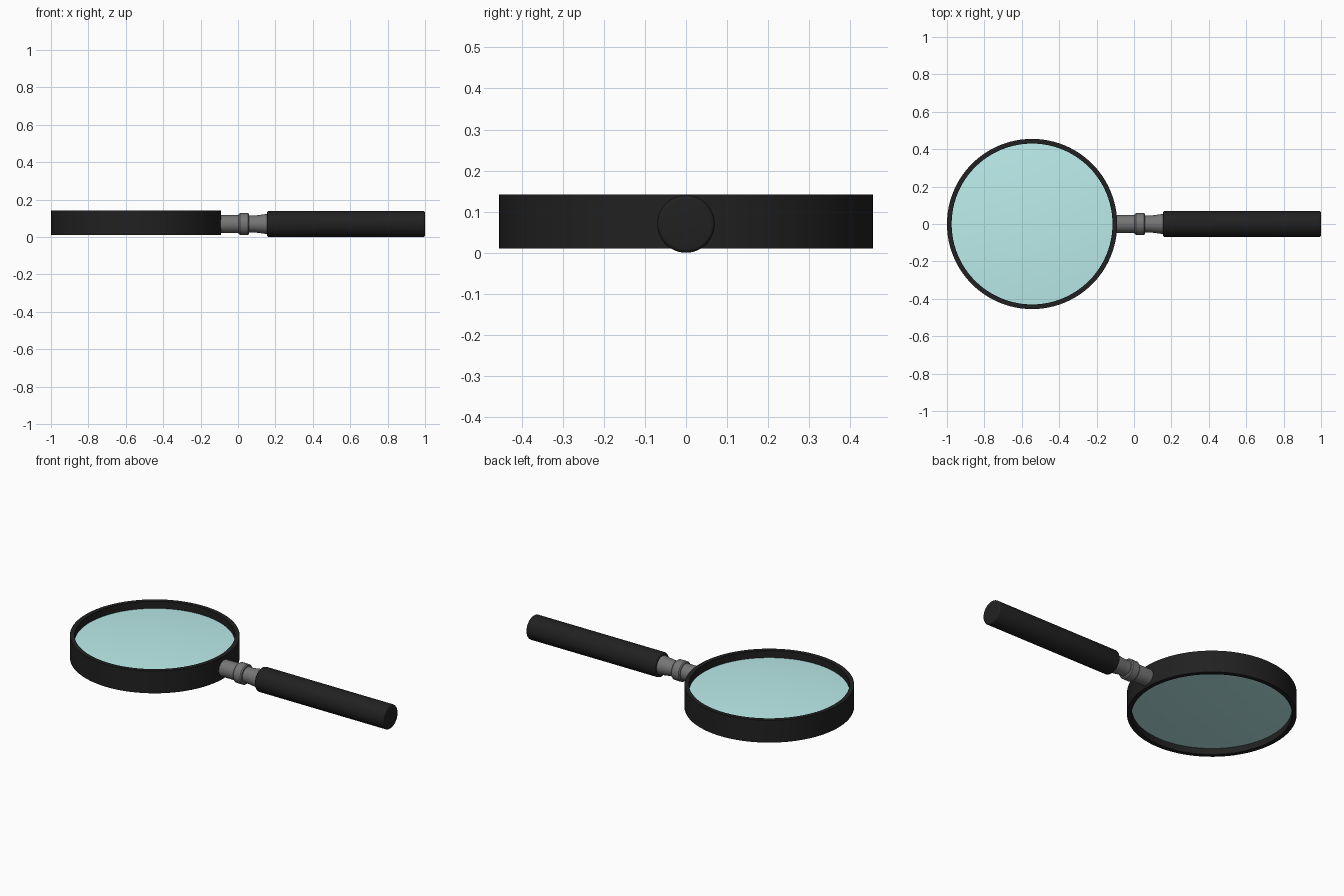
import bpy, bmesh, math
from mathutils import Matrix

if "Cube" in bpy.data.objects:
    bpy.data.objects.remove(bpy.data.objects["Cube"])

RING_X = -0.545
AXIS_Z = 0.07


def material(name, color):
    m = bpy.data.materials.new(name)
    m.diffuse_color = color
    m.use_nodes = True
    m.node_tree.nodes["Principled BSDF"].inputs["Base Color"].default_value = m.diffuse_color
    return m


def lathe(name, profile, mat, steps=64, closed=False, matrix=Matrix()):
    """Spin (radius, height) points around z, then place with matrix."""
    bm = bmesh.new()
    verts = [bm.verts.new((r, 0, h)) for r, h in profile]
    pairs = list(zip(verts, verts[1:]))
    if closed:
        pairs.append((verts[-1], verts[0]))
    edges = [bm.edges.new(p) for p in pairs]
    bmesh.ops.spin(bm, geom=verts + edges, cent=(0, 0, 0), axis=(0, 0, 1),
                   angle=math.tau, steps=steps, use_duplicate=False)
    bmesh.ops.remove_doubles(bm, verts=bm.verts, dist=1e-5)
    bmesh.ops.recalc_face_normals(bm, faces=bm.faces)
    bm.transform(matrix)
    me = bpy.data.meshes.new(name)
    bm.to_mesh(me)
    bm.free()
    me.materials.append(mat)
    ob = bpy.data.objects.new(name, me)
    bpy.context.collection.objects.link(ob)
    bpy.ops.object.select_all(action='DESELECT')
    bpy.context.view_layer.objects.active = ob
    ob.select_set(True)
    bpy.ops.object.shade_smooth_by_angle(angle=math.radians(35))
    return ob


black = material("black_plastic", (0.015, 0.015, 0.015, 1))
metal = material("grey_metal", (0.18, 0.18, 0.18, 1))
glass = material("tinted_glass", (0.5, 0.85, 0.84, 0.8))

upright = Matrix.Translation((RING_X, 0, 0))
along_x = Matrix.Translation((0, 0, AXIS_Z)) @ Matrix.Rotation(math.pi / 2, 4, 'Y')

# Rim: plain tube around the lens
lathe("lens_rim", [(0.455, 0.010), (0.455, 0.142), (0.430, 0.142), (0.430, 0.010)],
      black, steps=96, closed=True, matrix=upright)

# Lens: shallow convex dome on both sides
R, BULGE, N = 0.431, 0.018, 8
top = [(R * i / N, 0.100 + BULGE * (1 - (i / N) ** 2)) for i in range(N + 1)]
bottom = [(r, 0.147 - z) for r, z in reversed(top)]
lathe("lens", top + bottom, glass, steps=96, matrix=upright)

# Metal neck with a raised collar and a flared end
lathe("neck", [(0, -0.10), (0.048, -0.10), (0.048, 0.01), (0.045, 0.05),
               (0.045, 0.09), (0.054, 0.155), (0.054, 0.17), (0, 0.17)],
      metal, steps=48, matrix=along_x)
lathe("collar", [(0.040, 0.004), (0.053, 0.004), (0.058, 0.010), (0.058, 0.054),
                 (0.053, 0.060), (0.040, 0.060)],
      metal, steps=48, closed=True, matrix=along_x)

# Handle: cylinder with rounded end edges
b, r, x0, x1 = 0.010, 0.070, 0.155, 1.0
arc = [(b * math.sin(a), b * math.cos(a)) for a in (i * math.pi / 8 for i in range(5))]
start = [(r - b + s, x0 + b - c) for s, c in arc]
end = [(r - b + s, x1 - b + c) for s, c in reversed(arc)]
lathe("handle", [(0, x0)] + start + end + [(0, x1)], black, steps=64, matrix=along_x)
